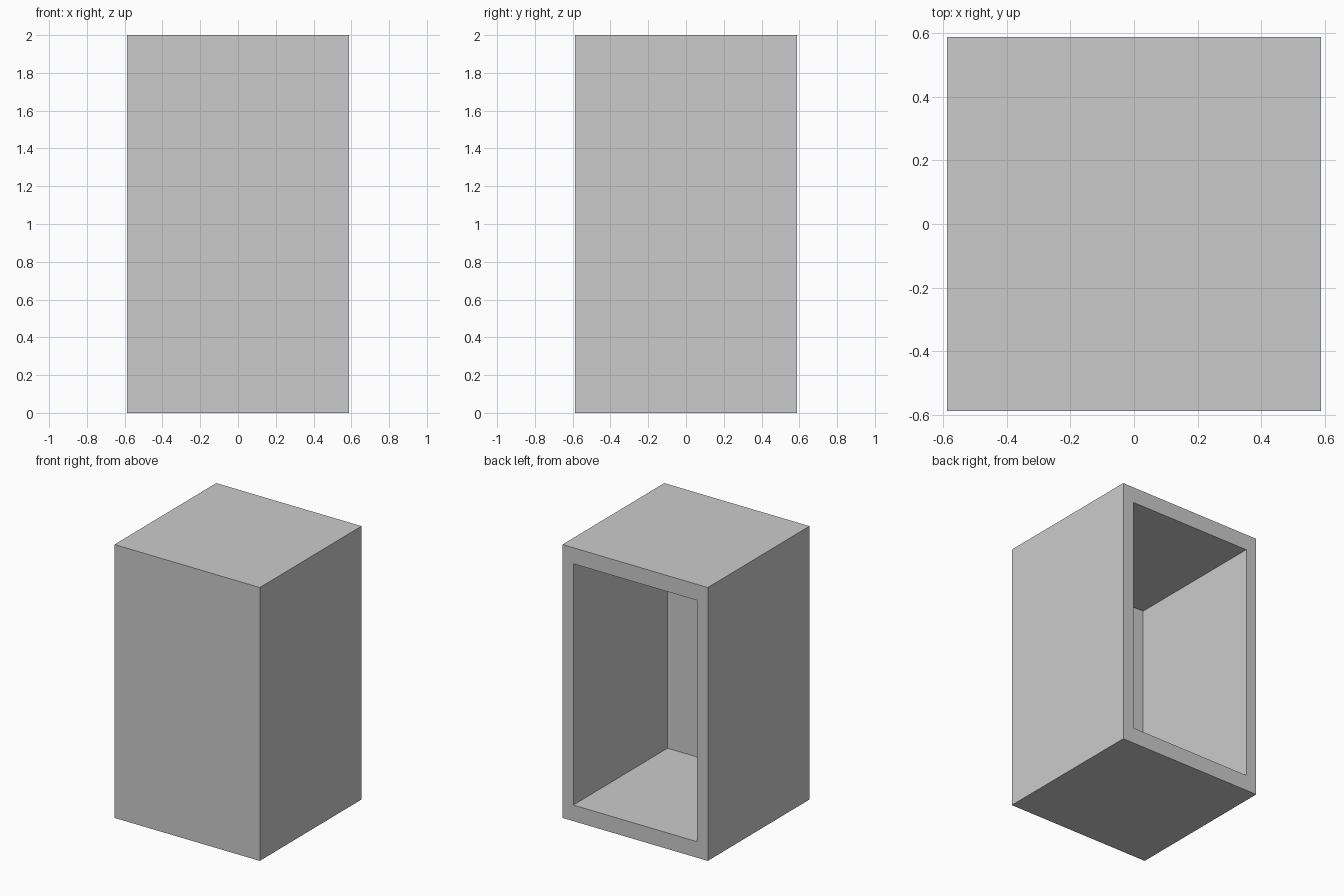
import bpy, bmesh
from mathutils import Vector

if "Cube" in bpy.data.objects:
    bpy.data.objects.remove(bpy.data.objects["Cube"])

HALF, HEIGHT = 0.588, 2.0          # outer half width/depth and height
OPEN_X, OPEN_Z = 0.5, 0.8825       # half size of the back opening
DEPTH = 1.088                      # depth of the cavity

bm = bmesh.new()

# Outer box
bmesh.ops.create_cube(bm, size=1)
bmesh.ops.scale(bm, vec=(2 * HALF, 2 * HALF, HEIGHT), verts=bm.verts)

# Rim around the open back
back = max(bm.faces, key=lambda f: f.calc_center_median().y)
bmesh.ops.inset_region(bm, faces=[back], thickness=0.05)
for v in back.verts:
    v.co.x = OPEN_X if v.co.x > 0 else -OPEN_X
    v.co.z = OPEN_Z if v.co.z > 0 else -OPEN_Z

# Cavity pushed in towards the front wall
inner = bmesh.ops.extrude_discrete_faces(bm, faces=[back])["faces"][0]
bmesh.ops.translate(bm, vec=(0, -DEPTH, 0), verts=inner.verts)

bmesh.ops.translate(bm, vec=Vector((0, 0, HEIGHT / 2)), verts=bm.verts)
bmesh.ops.recalc_face_normals(bm, faces=bm.faces)

mesh = bpy.data.meshes.new("open_back_cabinet")
bm.to_mesh(mesh)
bm.free()
cabinet = bpy.data.objects.new("open_back_cabinet", mesh)
bpy.context.collection.objects.link(cabinet)
